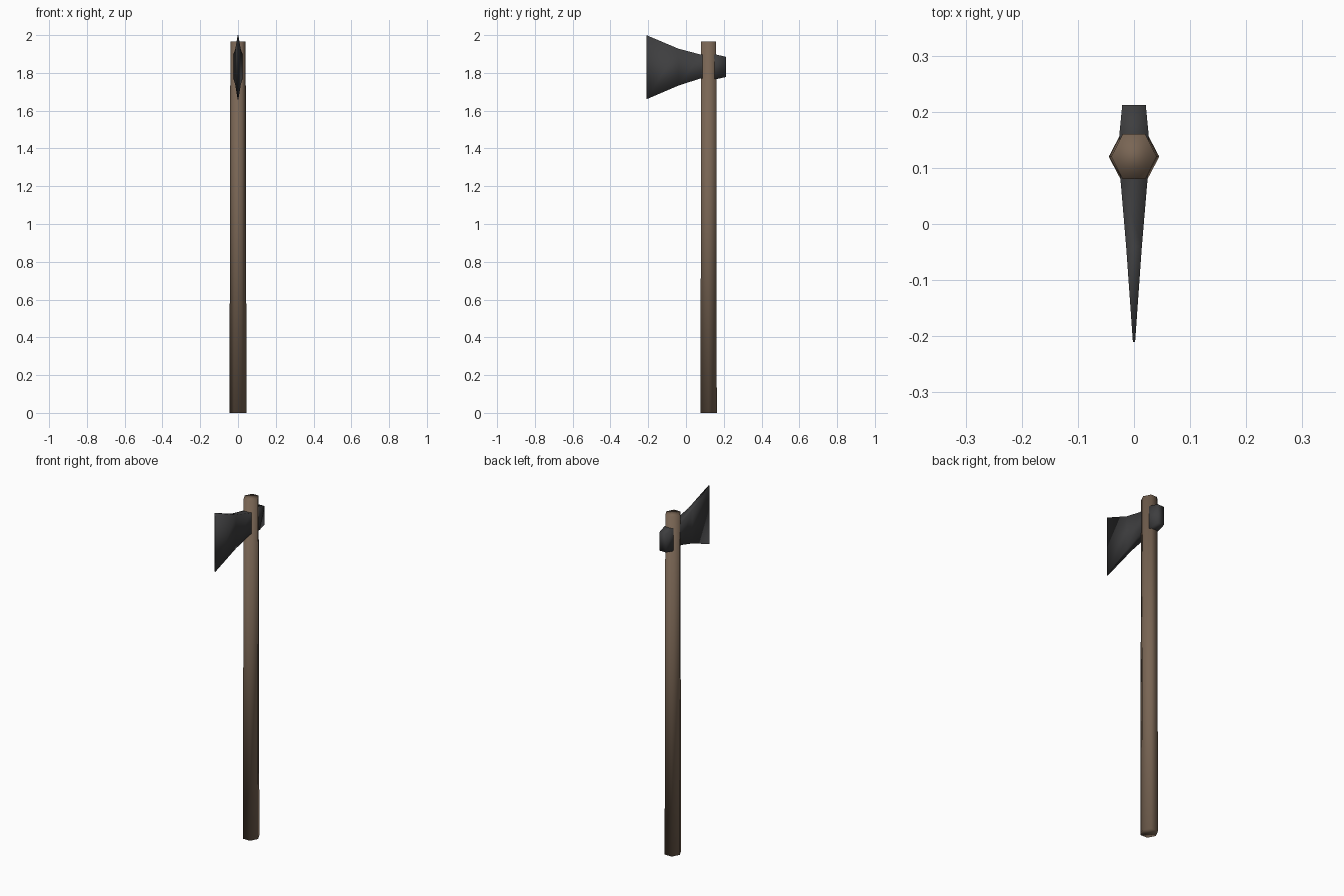
import bpy, bmesh, math

if "Cube" in bpy.data.objects:
    bpy.data.objects.remove(bpy.data.objects["Cube"])


def material(name, rgb):
    m = bpy.data.materials.new(name)
    m.diffuse_color = (*rgb, 1)
    m.use_nodes = True
    m.node_tree.nodes["Principled BSDF"].inputs["Base Color"].default_value = m.diffuse_color
    return m


def loft(name, rings, mat):
    """Skin a list of equal-length point rings and cap both ends."""
    bm = bmesh.new()
    loops = [[bm.verts.new(p) for p in ring] for ring in rings]
    n = len(loops[0])
    for a, b in zip(loops, loops[1:]):
        for i in range(n):
            j = (i + 1) % n
            bm.faces.new((a[i], a[j], b[j], b[i]))
    bm.faces.new(loops[0][::-1])
    bm.faces.new(loops[-1])
    bmesh.ops.recalc_face_normals(bm, faces=bm.faces)
    for f in bm.faces:
        f.smooth = True
    me = bpy.data.meshes.new(name)
    bm.to_mesh(me)
    bm.free()
    me.materials.append(mat)
    ob = bpy.data.objects.new(name, me)
    bpy.context.collection.objects.link(ob)
    return ob


wood = material("brown wood", (0.19, 0.13, 0.088))
steel = material("dark steel", (0.048, 0.048, 0.050))


# Handle: slightly tapered six-sided shaft
def hexagon(rx, ry, z):
    return [(rx * math.cos(math.radians(60 * k)),
             0.12 + ry / math.sin(math.radians(60)) * math.sin(math.radians(60 * k)), z)
            for k in range(6)]


loft("handle", [hexagon(0.045, 0.043, 0), hexagon(0.0405, 0.04, 1.965)], wood)


# Axe head: rectangular sections from the cutting edge back to the poll
def section(y, w, z0, z1):
    return [(-w, y, z0), (w, y, z0), (w, y, z1), (-w, y, z1)]


loft("axe_head", [section(*s) for s in (
    (-0.21, 0.002, 1.66, 2.0),
    (-0.04, 0.014, 1.733, 1.928),
    (0.078, 0.024, 1.771, 1.897),
    (0.16, 0.026, 1.767, 1.897),
    (0.212, 0.021, 1.778, 1.885))], steel)
